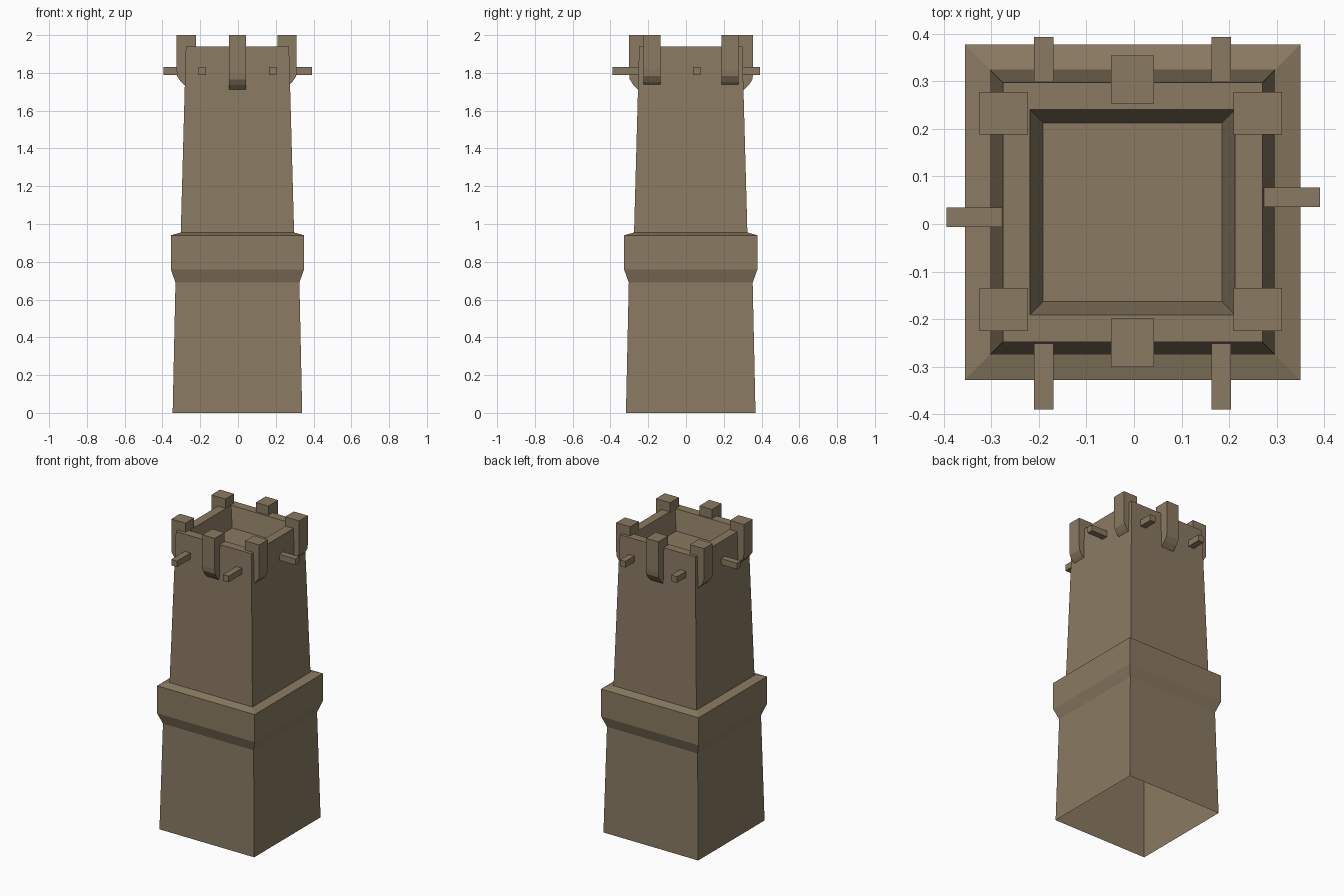
import bpy, bmesh

if "Cube" in bpy.data.objects:
    bpy.data.objects.remove(bpy.data.objects["Cube"])

CX, CY = -0.003, 0.025   # tower axis

stone = bpy.data.materials.new("brown_stone")
stone.diffuse_color = (0.254, 0.195, 0.122, 1)
stone.use_nodes = True
stone.node_tree.nodes["Principled BSDF"].inputs["Base Color"].default_value = stone.diffuse_color


def finish(name, bm):
    me = bpy.data.meshes.new(name)
    bm.to_mesh(me)
    bm.free()
    me.materials.append(stone)
    ob = bpy.data.objects.new(name, me)
    bpy.context.collection.objects.link(ob)
    return ob


def square_loft(name, rings):
    """Stack of square rings (half width, z); open bottom, closed at the last ring."""
    bm = bmesh.new()
    prev = None
    for h, z in rings:
        ring = [bm.verts.new((CX + sx * h, CY + sy * h, z))
                for sx, sy in ((-1, -1), (1, -1), (1, 1), (-1, 1))]
        if prev:
            for i in range(4):
                j = (i + 1) % 4
                bm.faces.new((prev[i], prev[j], ring[j], ring[i]))
        prev = ring
    bm.faces.new(prev)
    return finish(name, bm)


def box(name, x0, x1, y0, y1, z0, z1):
    bm = bmesh.new()
    bmesh.ops.create_cube(bm, size=1)
    for v in bm.verts:
        v.co = (x1 if v.co.x > 0 else x0, y1 if v.co.y > 0 else y0,
                z1 if v.co.z > 0 else z0)
    return finish(name, bm)


def merlon(name, place, inner, outer, side0, side1, bottom):
    """Battlement block with a curved underside; place maps (out, side, z) to xyz."""
    wall = inner + 0.052
    prof = [(inner, 2.0), (outer, 2.0), (outer, bottom + 0.09),
            (outer - 0.003, bottom + 0.058), (outer - 0.022, bottom + 0.028),
            (wall, bottom), (wall - 0.025, bottom), (inner, 1.93)]
    bm = bmesh.new()
    a = [bm.verts.new(place(o, side0, z)) for o, z in prof]
    b = [bm.verts.new(place(o, side1, z)) for o, z in prof]
    bm.faces.new(a)
    bm.faces.new(b[::-1])
    n = len(prof)
    for i in range(n):
        j = (i + 1) % n
        bm.faces.new((a[j], a[i], b[i], b[j]))
    bmesh.ops.recalc_face_normals(bm, faces=bm.faces)
    return finish(name, bm)


# Tower: tapered base, flared band, tapered shaft, rim and sunken roof
square_loft("tower", [(0.343, 0), (0.328, 0.69), (0.353, 0.76), (0.353, 0.94),
                      (0.30, 0.955), (0.273, 1.94), (0.216, 1.94), (0.188, 1.81)])

# Battlements: one on the front and back, two on each side
for s, label in ((-1, "front"), (1, "back")):
    merlon("merlon_" + label, lambda o, t, z, s=s: (t, CY + 0.002 + s * o, z),
           0.226, 0.328, -0.048, 0.042, 1.708)
for s, label in ((-1, "left"), (1, "right")):
    for y0 in (-0.225, 0.188):
        merlon("merlon_" + label, lambda o, t, z, s=s: (-0.007 + s * o, t, z),
               0.216, 0.318, y0, y0 + 0.09, 1.725)

# Projecting beams
for x0 in (-0.21, 0.163):
    box("front_beam", x0, x0 + 0.041, -0.39, -0.248, 1.79, 1.83)
    box("back_beam", x0, x0 + 0.041, 0.298, 0.393, 1.79, 1.83)
box("left_beam", -0.394, -0.272, -0.006, 0.035, 1.79, 1.83)
box("right_beam", 0.272, 0.391, 0.036, 0.077, 1.79, 1.83)
